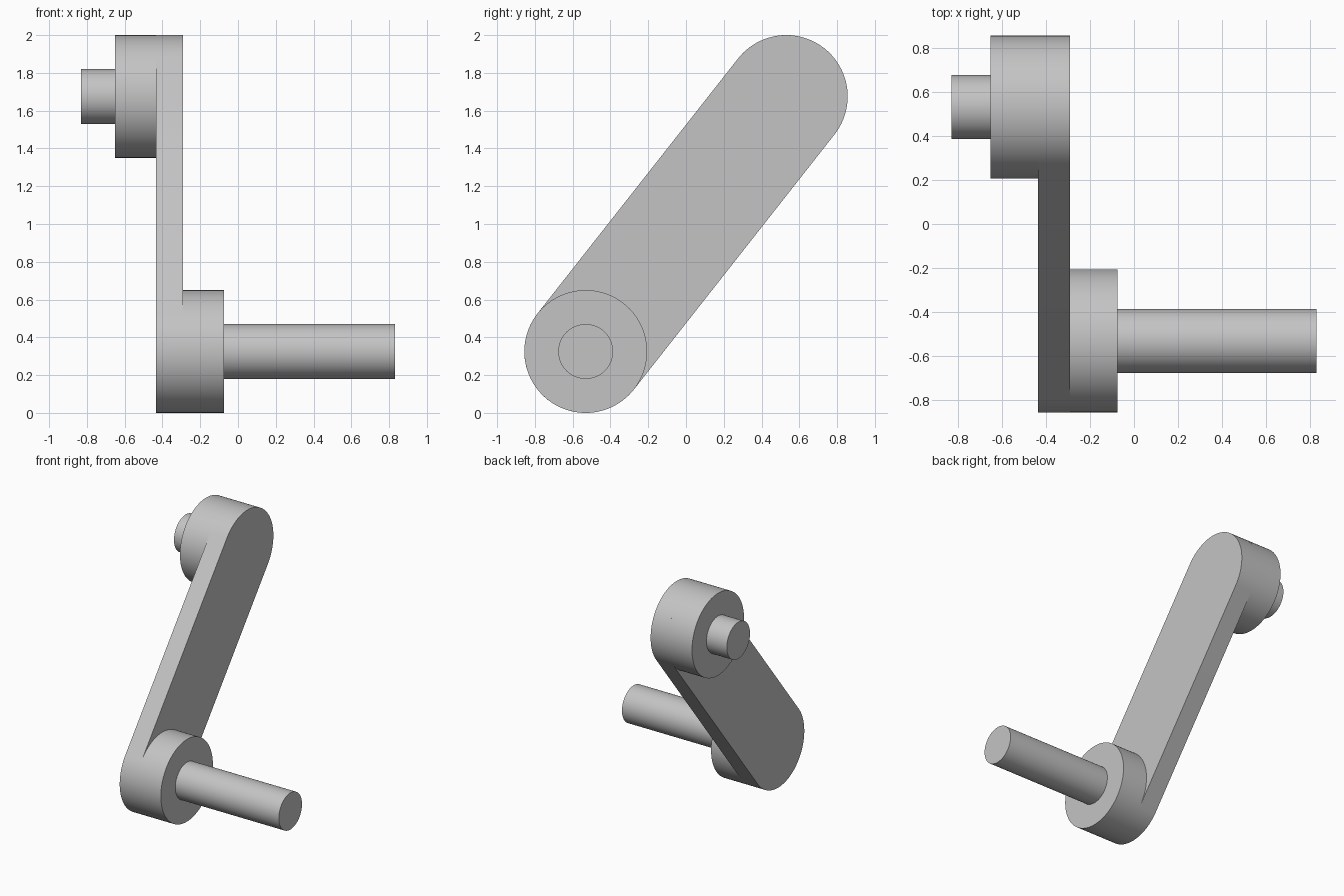
import bpy
import bmesh
from math import pi, sin, cos, atan2, radians

if "Cube" in bpy.data.objects:
    bpy.data.objects.remove(bpy.data.objects["Cube"], do_unlink=True)

GREY = (0.55, 0.55, 0.55, 1.0)
steel = bpy.data.materials.new("grey metal")
steel.use_nodes = True
steel.diffuse_color = GREY
steel.node_tree.nodes["Principled BSDF"].inputs["Base Color"].default_value = GREY

# Axes of the two ends in the (y, z) plane
LOW, HIGH = (-0.531, 0.325), (0.531, 1.675)
BOSS_R, PIN_R = 0.325, 0.145
SEGMENTS = 96


def arc(center, radius, start, sweep, steps):
    return [(center[0] + radius * cos(start + sweep * i / steps),
             center[1] + radius * sin(start + sweep * i / steps))
            for i in range(steps + 1)]


def extrude_x(name, outline, x0, x1):
    """Extrude a closed (y, z) outline along x."""
    bm = bmesh.new()
    face = bm.faces.new([bm.verts.new((x0, y, z)) for y, z in outline])
    result = bmesh.ops.extrude_face_region(bm, geom=[face], use_keep_orig=True)
    moved = [g for g in result["geom"] if isinstance(g, bmesh.types.BMVert)]
    bmesh.ops.translate(bm, vec=(x1 - x0, 0, 0), verts=moved)
    bmesh.ops.recalc_face_normals(bm, faces=bm.faces)
    mesh = bpy.data.meshes.new(name)
    bm.to_mesh(mesh)
    bm.free()
    mesh.materials.append(steel)
    obj = bpy.data.objects.new(name, mesh)
    bpy.context.collection.objects.link(obj)
    bpy.ops.object.select_all(action="DESELECT")
    obj.select_set(True)
    bpy.context.view_layer.objects.active = obj
    bpy.ops.object.shade_smooth_by_angle(angle=radians(30))
    return obj


def disc(name, center, radius, x0, x1):
    extrude_x(name, arc(center, radius, 0, 2 * pi, SEGMENTS)[:-1], x0, x1)


# Crank arm: a flat bar with fully rounded ends
lean = atan2(HIGH[1] - LOW[1], HIGH[0] - LOW[0])
half = SEGMENTS // 2
arm_outline = (arc(HIGH, BOSS_R, lean - pi / 2, pi, half)
               + arc(LOW, BOSS_R, lean + pi / 2, pi, half))
extrude_x("crank_arm", arm_outline, -0.435, -0.29)

# Lower boss and long handle on the left side
disc("lower_boss", LOW, BOSS_R, -0.29, -0.075)
disc("long_handle", LOW, PIN_R, -0.075, 0.83)

# Upper boss and short shaft on the right side
disc("upper_boss", HIGH, BOSS_R, -0.652, -0.435)
disc("short_shaft", HIGH, PIN_R, -0.83, -0.652)
